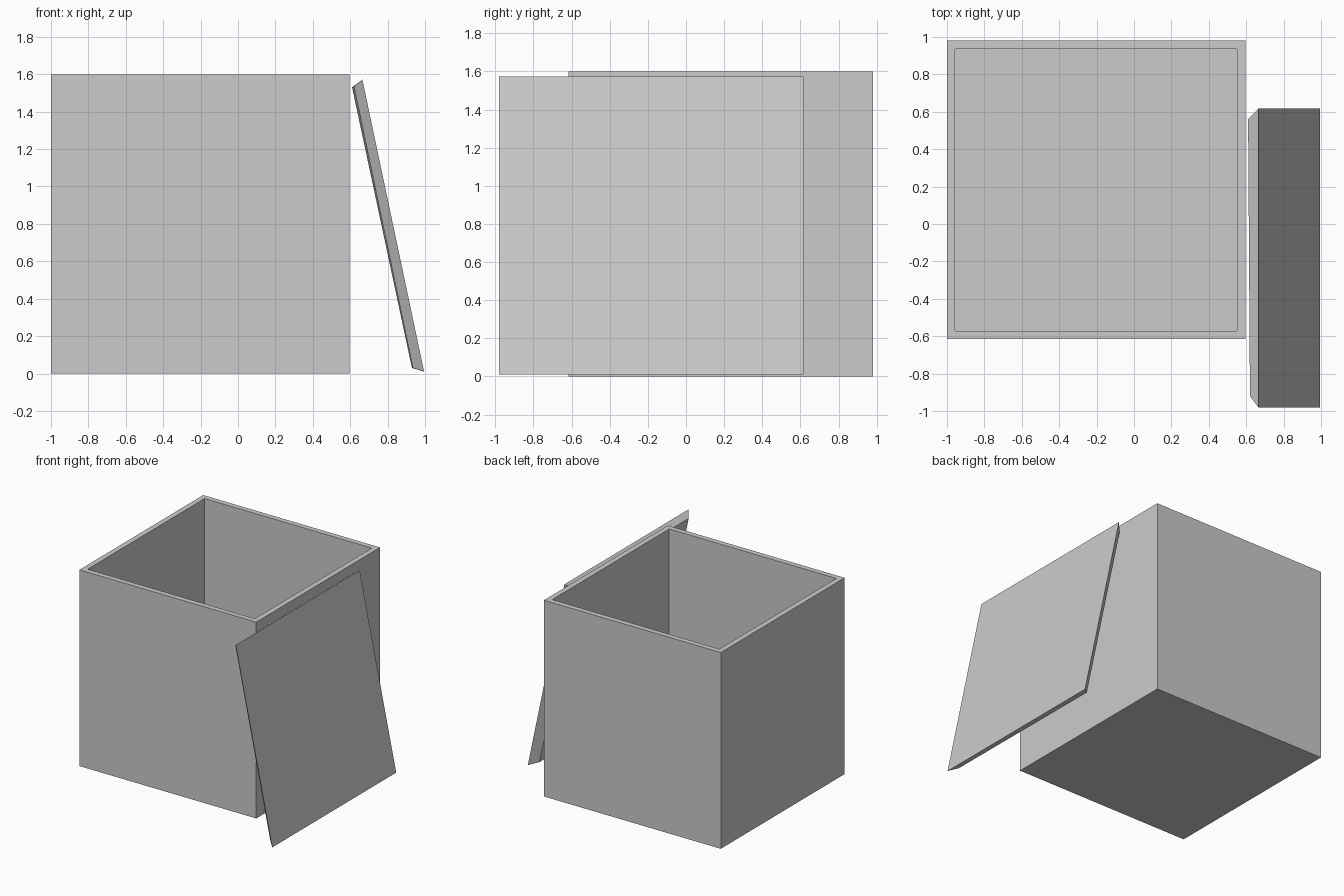
import bpy
import bmesh
from mathutils import Vector

default = bpy.data.objects.get("Cube")
if default:
    bpy.data.objects.remove(default, do_unlink=True)

grey = bpy.data.materials.new("plain_grey")
grey.use_nodes = True
colour = (0.6, 0.6, 0.6, 1)
grey.diffuse_color = colour
grey.node_tree.nodes["Principled BSDF"].inputs["Base Color"].default_value = colour


def finish(name, bm):
    bmesh.ops.recalc_face_normals(bm, faces=bm.faces)
    mesh = bpy.data.meshes.new(name)
    bm.to_mesh(mesh)
    bm.free()
    mesh.materials.append(grey)
    obj = bpy.data.objects.new(name, mesh)
    bpy.context.collection.objects.link(obj)
    return obj


# Open box: a cube with its top face inset for the rim and pushed down to the floor
WALL, HEIGHT = 0.062, 1.6
low, high = Vector((-1, -0.615, 0)), Vector((0.595, 0.98, HEIGHT))
bm = bmesh.new()
bmesh.ops.create_cube(bm, size=1)
for v in bm.verts:
    v.co = (low + high) / 2 + v.co * (high - low)
bm.normal_update()
top = max(bm.faces, key=lambda f: f.calc_center_median().z)
bmesh.ops.inset_region(bm, faces=[top], thickness=WALL)
hole = bmesh.ops.extrude_face_region(bm, geom=[top])
floor_verts = [g for g in hole["geom"] if isinstance(g, bmesh.types.BMVert)]
bmesh.ops.translate(bm, verts=floor_verts, vec=(0, 0, WALL - HEIGHT))
if top.is_valid:
    bmesh.ops.delete(bm, geom=[top], context="FACES_ONLY")
finish("open_box", bm)

# Lid leaning on the side of the box: a bevelled slab between two rectangles
outer = [(0.665, -0.98, 1.572), (0.995, -0.98, 0.01),
         (0.995, 0.617, 0.01), (0.665, 0.617, 1.572)]
inner = [(0.62, -0.92, 1.535), (0.935, -0.92, 0.03),
         (0.93, 0.56, 0.03), (0.61, 0.56, 1.53)]
bm = bmesh.new()
a = [bm.verts.new(p) for p in outer]
b = [bm.verts.new(p) for p in inner]
bm.faces.new(a)
bm.faces.new(b)
for i in range(4):
    j = (i + 1) % 4
    bm.faces.new((a[i], a[j], b[j], b[i]))
finish("leaning_lid", bm)
